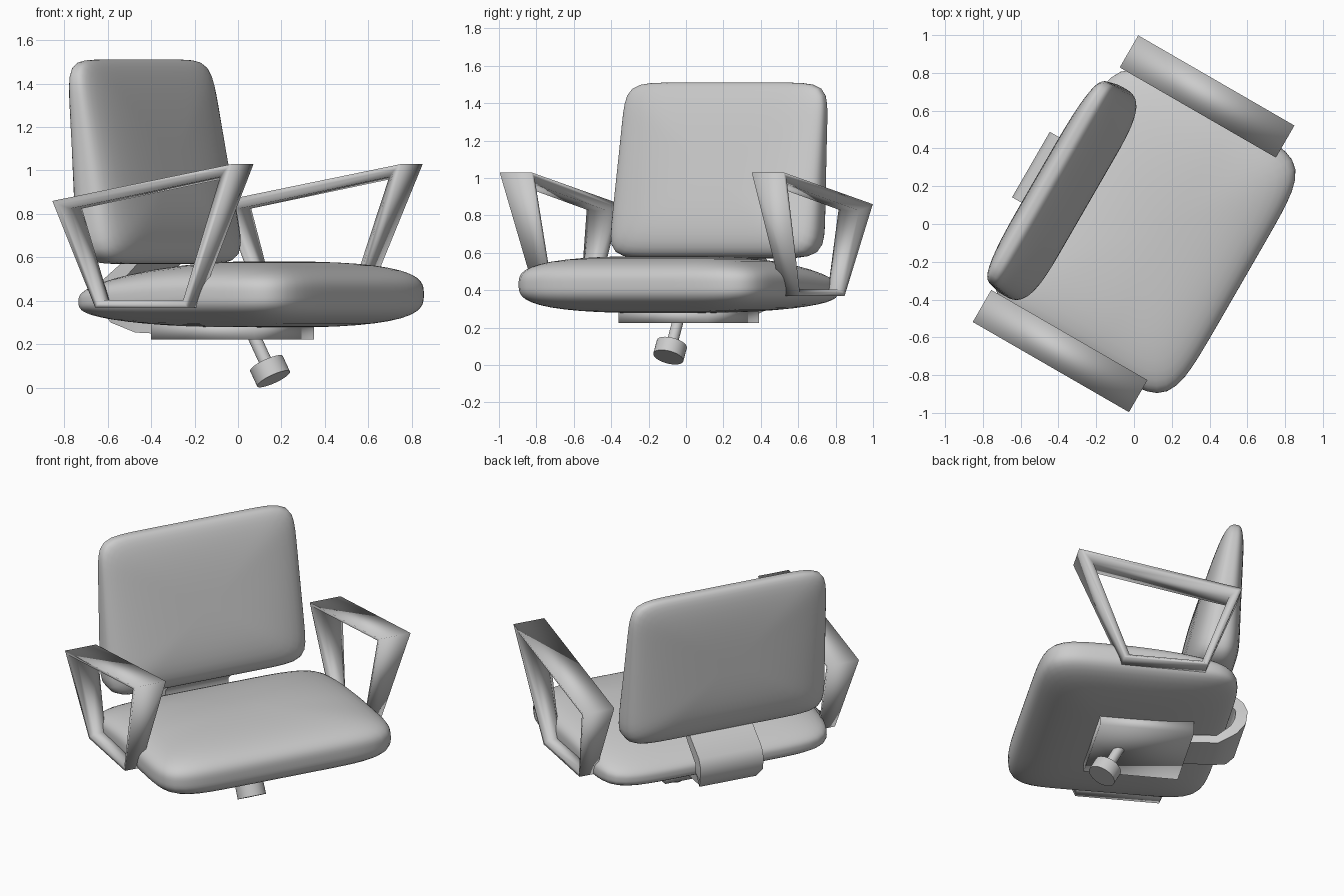
import bpy, bmesh, math
from mathutils import Matrix, Vector

if "Cube" in bpy.data.objects:
    bpy.data.objects.remove(bpy.data.objects["Cube"])

# The chair is built facing local +x, then turned to its final heading
TURN = Matrix.Rotation(math.radians(-30), 4, 'Z')


def finish(bm, name, angle=40):
    bmesh.ops.recalc_face_normals(bm, faces=bm.faces)
    bm.transform(TURN)
    me = bpy.data.meshes.new(name)
    bm.to_mesh(me)
    bm.free()
    ob = bpy.data.objects.new(name, me)
    bpy.context.collection.objects.link(ob)
    bpy.ops.object.select_all(action='DESELECT')
    ob.select_set(True)
    bpy.context.view_layer.objects.active = ob
    bpy.ops.object.shade_smooth_by_angle(angle=math.radians(angle))
    return ob


def squircle(t, p):
    c, s = math.cos(t), math.sin(t)
    r = (abs(c) ** p + abs(s) ** p) ** (-1 / p)
    return c * r, s * r


def bridge(bm, a, b):
    n = len(a)
    for i in range(n):
        bm.faces.new((a[i], a[(i + 1) % n], b[(i + 1) % n], b[i]))


def cushion(name, outline_p, edge_p, place, segs=96, rings=32):
    """Unit pillow (a, b in plane, c thickness), mapped to space by place()."""
    bm = bmesh.new()
    loops = []
    for j in range(1, rings):
        r, c = squircle(-math.pi / 2 + math.pi * j / rings, edge_p)
        ring = []
        for i in range(segs):
            a, b = squircle(2 * math.pi * i / segs, outline_p)
            ring.append(bm.verts.new(place(a * r, b * r, c)))
        loops.append(ring)
    for a, b in zip(loops, loops[1:]):
        bridge(bm, a, b)
    for ring, c in ((loops[0], -1), (loops[-1], 1)):
        tip = bm.verts.new(place(0, 0, c))
        for i in range(segs):
            bm.faces.new((ring[i], ring[(i + 1) % segs], tip))
    return finish(bm, name, 80)


# Seat: thick rounded front, thinner towards the back
def seat_place(a, b, c):
    back = max(0.0, (0.2 - a) / 1.2) ** 2
    z = 0.43 - 0.04 * back + c * 0.153 * (1 - 0.42 * back)
    return Vector((0.065 + 0.585 * a, (0.74 + 0.01 * a) * b, z))


# Backrest: wedge that leans back and thins towards the top
def back_place(a, b, c):
    t = (b + 1) / 2
    u = -0.385 - 0.12 * t + c * (0.172 - 0.095 * t)
    return Vector((u, -0.037 + (0.64 - 0.025 * t) * a, 0.57 + 0.94 * t))


cushion("seat", 7, 3.1, seat_place)
cushion("backrest", 10, 3.2, back_place)

# Armrests: closed tapered frames, wide on top, narrow below
OUTER = [(-0.48, 0.86), (0.475, 1.03), (0.2, 0.37), (-0.29, 0.37)]
INNER = [(-0.41, 0.825), (0.385, 0.97), (0.165, 0.405), (-0.26, 0.405)]
SECTION = [(0, -1), (0, 1), (0.45, 0.95), (1, 0.55), (1, -0.55), (0.45, -0.95)]
for side, label in ((1, "left"), (-1, "right")):
    bm = bmesh.new()
    loops = []
    for k, (o, n) in enumerate(zip(OUTER, INNER)):
        mid, half = (0.778, 0.098) if k < 2 else (0.762, 0.05)
        loops.append([bm.verts.new((o[0] + (n[0] - o[0]) * d,
                                    side * (mid + w * half),
                                    o[1] + (n[1] - o[1]) * d))
                      for d, w in SECTION])
    for k in range(4):
        bridge(bm, loops[k], loops[(k + 1) % 4])
    finish(bm, label + "_armrest", 180)

# Mounting plate under the seat
bm = bmesh.new()
bmesh.ops.create_cube(bm, size=1)
bmesh.ops.scale(bm, vec=(0.55, 0.548, 0.08), verts=bm.verts)
bmesh.ops.translate(bm, vec=(-0.029, 0, 0.264), verts=bm.verts)
finish(bm, "mounting_plate", 100)

# Bent bracket joining plate and backrest: (u, z, half width, thickness)
PATH = [(-0.42, 0.64, 0.2, 0.05), (-0.49, 0.585, 0.2, 0.06), (-0.605, 0.495, 0.2, 0.07),
        (-0.63, 0.44, 0.2, 0.07), (-0.62, 0.36, 0.2, 0.07), (-0.57, 0.30, 0.18, 0.06),
        (-0.47, 0.255, 0.13, 0.05), (-0.25, 0.245, 0.12, 0.05)]
bm = bmesh.new()
loops = []
for i, (u, z, h, t) in enumerate(PATH):
    p, q = PATH[max(i - 1, 0)], PATH[min(i + 1, len(PATH) - 1)]
    d = Vector((q[0] - p[0], q[1] - p[1])).normalized()
    nu, nz = -d.y * t, d.x * t
    loops.append([bm.verts.new(v) for v in
                  ((u, -h, z), (u, h, z), (u + nu, h, z + nz), (u + nu, -h, z + nz))])
for a, b in zip(loops, loops[1:]):
    bridge(bm, a, b)
bm.faces.new(loops[0])
bm.faces.new(loops[-1])
finish(bm, "back_bracket", 45)

# Tilted tension rod with its knob
TILT = Matrix.Translation((0.17, 0, 0.077)) @ Matrix.Rotation(math.radians(-28), 4, 'Y')
for name, r, z0, z1 in (("tension_knob", 0.083, -0.04, 0.04), ("tension_rod", 0.03, 0.03, 0.22)):
    bm = bmesh.new()
    bmesh.ops.create_cone(bm, cap_ends=True, segments=32, radius1=r, radius2=r, depth=z1 - z0,
                          matrix=TILT @ Matrix.Translation((0, 0, (z0 + z1) / 2)))
    finish(bm, name)
